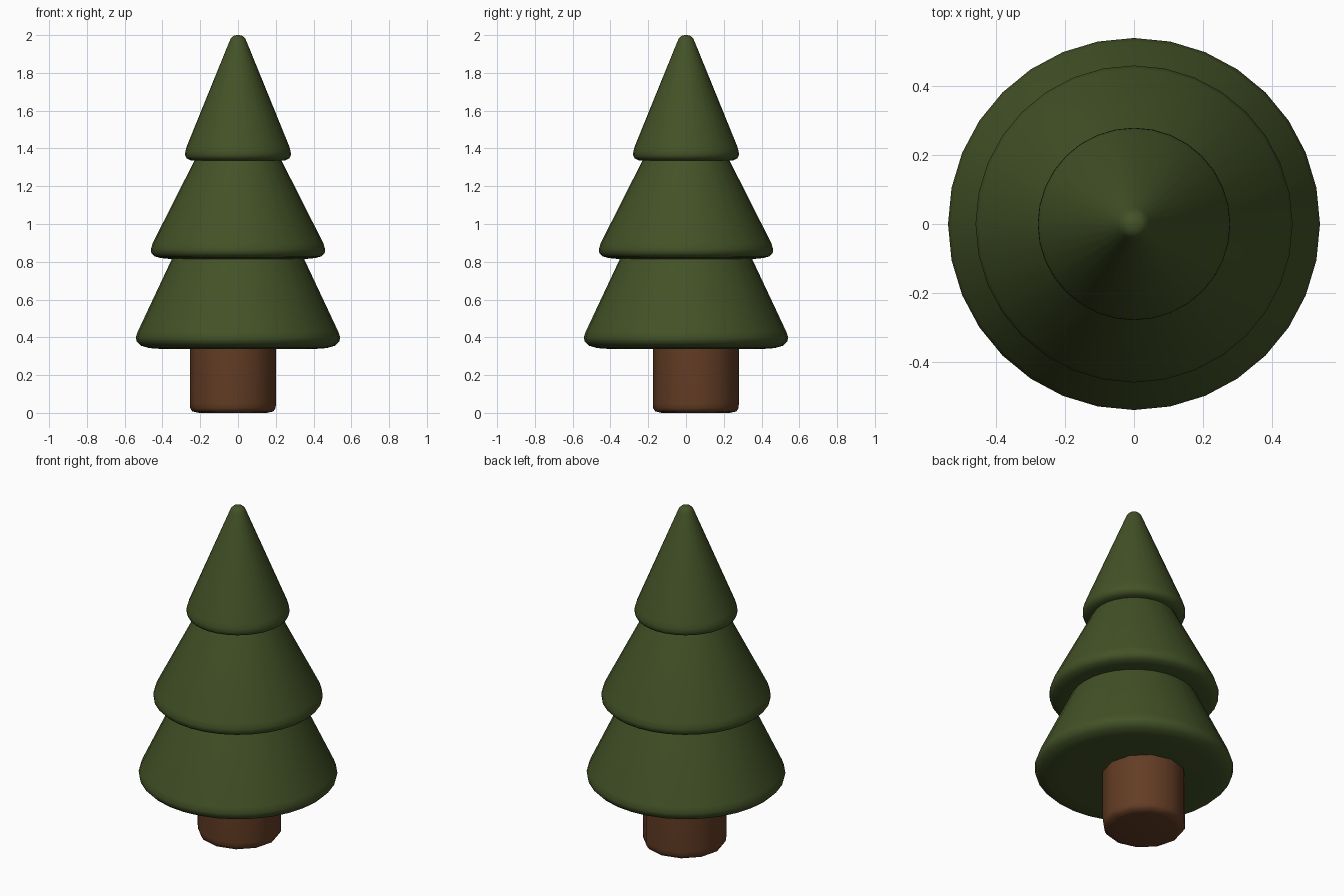
import bpy, bmesh, math

if "Cube" in bpy.data.objects:
    bpy.data.objects.remove(bpy.data.objects["Cube"])


def material(name, rgb):
    m = bpy.data.materials.new(name)
    m.diffuse_color = (*rgb, 1)
    m.use_nodes = True
    m.node_tree.nodes["Principled BSDF"].inputs["Base Color"].default_value = m.diffuse_color
    return m


GREEN = material("pine green", (0.056, 0.084, 0.020))
BROWN = material("bark brown", (0.125, 0.046, 0.018))


def lathe(name, profile, sides, mat, center=(0, 0)):
    """Closed solid of revolution; profile runs bottom to top as (radius, z)."""
    bm = bmesh.new()
    rings = []
    for r, z in profile:
        rings.append([bm.verts.new((center[0] + r * math.cos(2 * math.pi * i / sides),
                                    center[1] + r * math.sin(2 * math.pi * i / sides), z))
                      for i in range(sides)])
    for a, b in zip(rings, rings[1:]):
        for i in range(sides):
            j = (i + 1) % sides
            bm.faces.new((a[i], a[j], b[j], b[i]))
    bm.faces.new(rings[0][::-1])
    bm.faces.new(rings[-1])
    mesh = bpy.data.meshes.new(name)
    bm.to_mesh(mesh)
    bm.free()
    mesh.materials.append(mat)
    obj = bpy.data.objects.new(name, mesh)
    bpy.context.collection.objects.link(obj)
    bpy.context.view_layer.objects.active = obj
    obj.select_set(True)
    bpy.ops.object.shade_smooth_by_angle(angle=math.radians(50))
    obj.select_set(False)
    return obj


# Trunk, slightly off centre under the branches
lathe("trunk", [(0.18, 0.0), (0.215, 0.008), (0.226, 0.025), (0.228, 0.05), (0.228, 0.40)],
      12, BROWN, (-0.027, 0.052))

# Branch tiers with rounded skirts
lathe("lower_branches", [(0.40, 0.338), (0.47, 0.343), (0.515, 0.356), (0.536, 0.377),
                         (0.541, 0.40), (0.53, 0.432), (0.35, 0.815), (0.31, 0.90)], 32, GREEN)
lathe("middle_branches", [(0.36, 0.815), (0.41, 0.82), (0.443, 0.829), (0.459, 0.846),
                          (0.461, 0.868), (0.451, 0.90), (0.232, 1.333), (0.20, 1.40)], 32, GREEN)
lathe("top_branches", [(0.21, 1.333), (0.25, 1.337), (0.272, 1.347), (0.28, 1.364),
                       (0.279, 1.385), (0.271, 1.412), (0.046, 1.965), (0.037, 1.984),
                       (0.024, 1.996), (0.008, 2.0)], 32, GREEN)
